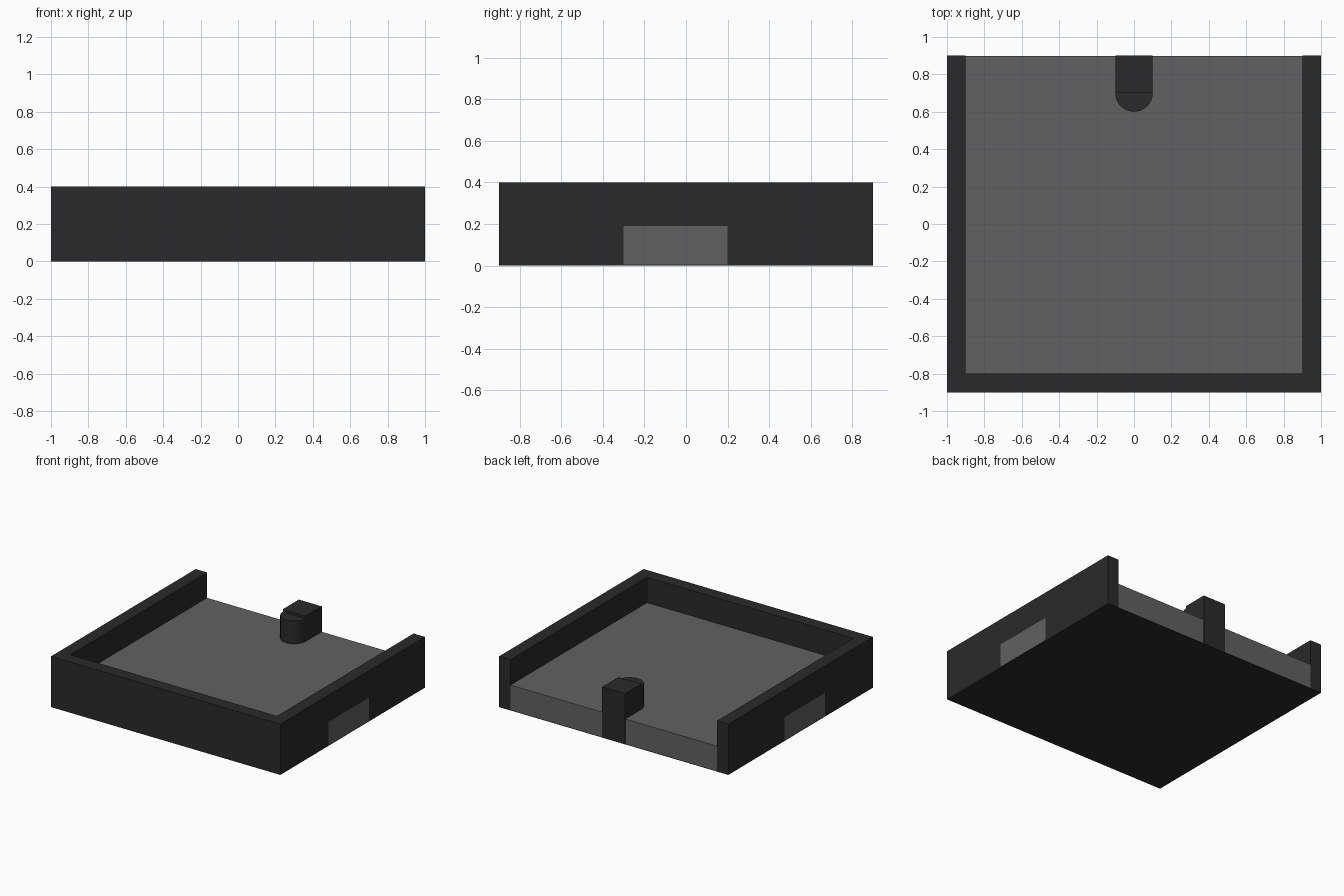
import bpy

if "Cube" in bpy.data.objects:
    bpy.data.objects.remove(bpy.data.objects["Cube"])


def material(name, v):
    m = bpy.data.materials.new(name)
    m.diffuse_color = (v, v, v, 1)
    m.use_nodes = True
    m.node_tree.nodes["Principled BSDF"].inputs["Base Color"].default_value = m.diffuse_color
    return m


DARK = material("dark_frame", 0.023)
GREY = material("grey_floor", 0.12)


def box(name, lo, hi, mat):
    centre = [(a + b) / 2 for a, b in zip(lo, hi)]
    bpy.ops.mesh.primitive_cube_add(size=1, location=centre)
    ob = bpy.context.object
    ob.name = name
    ob.scale = [b - a for a, b in zip(lo, hi)]
    bpy.ops.object.transform_apply(location=False, rotation=False, scale=True)
    ob.data.materials.append(mat)
    return ob


# Thin underside and raised floor, open at the back
box("base_plate", (-0.999, -0.9, 0), (0.999, 0.899, 0.005), DARK)
box("floor", (-0.9, -0.8, 0.005), (0.9, 0.899, 0.2), GREY)

# Front wall between the side walls
box("front_wall", (-0.9, -0.9, 0), (0.9, -0.8, 0.4), DARK)

# Side walls with a flush grey panel low on each outer face
for side, s in (("left", -1), ("right", 1)):
    x0, x1 = sorted((0.9 * s, 0.999 * s))
    box(side + "_wall", (x0, -0.9, 0), (x1, 0.9, 0.4), DARK)
    x0, x1 = sorted((0.95 * s, 1.0 * s))
    box(side + "_panel", (x0, -0.3, 0.005), (x1, 0.2, 0.19), GREY)

# Back stop: square block with a slightly lower rounded nose
box("stop_block", (-0.1, 0.7, 0), (0.1, 0.9, 0.4), DARK)
bpy.ops.mesh.primitive_cylinder_add(vertices=32, radius=0.1, depth=0.375,
                                    location=(0, 0.7, 0.1925))
nose = bpy.context.object
nose.name = "stop_nose"
nose.data.materials.append(DARK)
bpy.ops.object.shade_smooth_by_angle()
